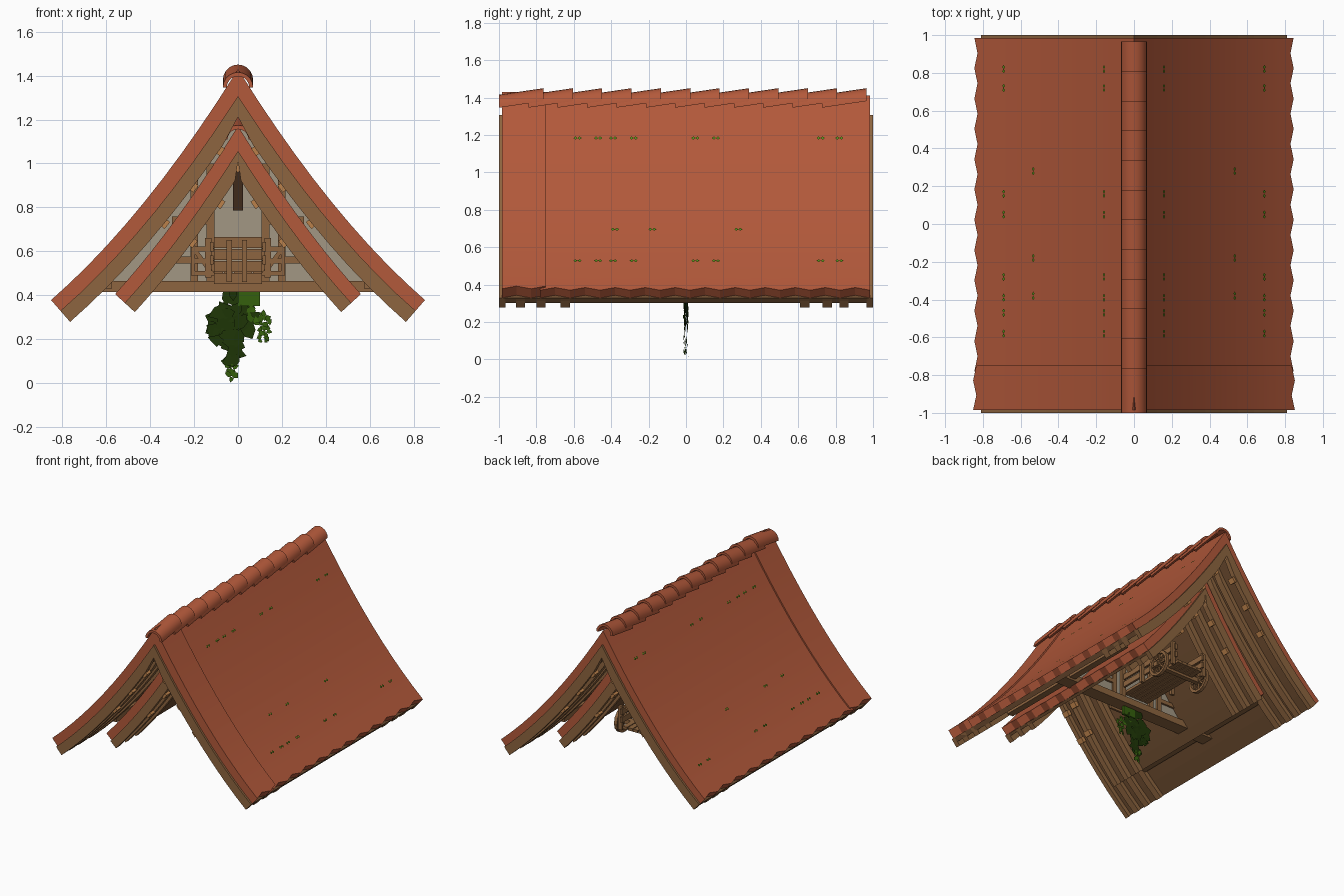
import bpy, bmesh, math, random
from mathutils import Vector, Matrix

if "Cube" in bpy.data.objects:
    bpy.data.objects.remove(bpy.data.objects["Cube"])
random.seed(4)

def material(name, c):
    m = bpy.data.materials.new(name)
    m.diffuse_color = (*c, 1)
    m.use_nodes = True
    m.node_tree.nodes["Principled BSDF"].inputs["Base Color"].default_value = m.diffuse_color
    return m
TILE = material("terracotta", (.45, .10, .043))
WOOD = material("wood", (.27, .13, .05))
DARK = material("dark wood", (.16, .075, .03))
POST = material("blackened wood", (.05, .024, .011))
PEG = material("light wood", (.50, .22, .07))
WHITE = material("plaster", (.36, .31, .23))
IVY = material("dark ivy", (.013, .036, .002))
LEAF = material("leaf green", (.036, .115, .004))
MOSS = material("moss green", (.10, .26, .01))

def finish(name, bm, mat):
    bmesh.ops.recalc_face_normals(bm, faces=bm.faces[:])
    me = bpy.data.meshes.new(name)
    bm.to_mesh(me)
    bm.free()
    me.materials.append(mat)
    ob = bpy.data.objects.new(name, me)
    bpy.context.collection.objects.link(ob)
    return ob

def add_beam(bm, p, q, w, h):
    """Box from p to q, w wide sideways and h deep."""
    p, q = Vector(p), Vector(q)
    d = q - p
    z = d.normalized()
    x = Vector((0, 1, 0)) if abs(z.y) < .9 else Vector((1, 0, 0))
    y = z.cross(x).normalized()
    x = y.cross(z)
    rot = Matrix((x, y, z)).transposed().to_4x4()
    m = Matrix.Translation((p + q) / 2) @ rot @ Matrix.Diagonal((w, h, d.length, 1))
    bmesh.ops.create_cube(bm, size=1, matrix=m)

def beams(name, mat, items):
    bm = bmesh.new()
    for it in items:
        add_beam(bm, *it)
    return finish(name, bm, mat)

# Curved roof profiles: quadratic curve ridge -> eave, in (x, z)
MAIN = ((0, 1.41), (.42, .74), (.845, .37))
INNER = ((0, 1.17), (.29, .70), (.56, .405))

def point(prof, t, off=0):
    """Point on the profile and its tangent, moved down by off along the normal."""
    a, b, c = (Vector(v) for v in prof)
    p = a * (1 - t) ** 2 + b * 2 * t * (1 - t) + c * t * t
    d = ((b - a) * (1 - t) + (c - b) * t).normalized()
    n = Vector((d.y, -d.x))
    if t == 0:
        return Vector((0, p.y - off / d.x)), d
    p = p + n * off
    return Vector((max(p.x, 0), p.y)), d

def slab(name, prof, o0, o1, y0, y1, mat, jag=0, n=10, step=.0785):
    """Both slopes of a roof layer between two depths; jag cuts the eave in a zigzag."""
    bm = bmesh.new()
    ny = max(1, round((y1 - y0) / step)) if jag else 1
    for s in (-1, 1):
        rows = []
        for j in range(ny + 1):
            ring = []
            for off, ks in ((o0, range(n + 1)), (o1, range(n, -1, -1))):
                for k in ks:
                    p, d = point(prof, k / n, off)
                    if k == n and jag and j % 2:
                        p = p - d * jag
                    ring.append(bm.verts.new((s * p.x, y0 + (y1 - y0) * j / ny, p.y)))
            rows.append(ring)
        m = len(rows[0])
        for r, q in zip(rows, rows[1:]):
            for i in range(m):
                bm.faces.new((r[i], r[(i + 1) % m], q[(i + 1) % m], q[i]))
        for r in (rows[0], rows[-1]):          # strips of quads close the gable ends
            for k in range(n):
                bm.faces.new((r[k], r[k + 1], r[m - 2 - k], r[m - 1 - k]))
    return finish(name, bm, mat)

def smooth(ob, angle=.5):
    bpy.context.view_layer.objects.active = ob
    ob.select_set(True)
    bpy.ops.object.shade_smooth_by_angle(angle=angle)
    ob.select_set(False)

def ridge(name, y0, count, pitch, length, z0, r):
    """Row of tilted, overlapping half-round ridge tiles."""
    bm = bmesh.new()
    N = 10
    for i in range(count):
        ends = []
        for y, dz in ((0, 0), (length, .035)):
            for rr in (r, r - .018):
                ends.append([bm.verts.new((rr * math.cos(a), y0 + i * pitch + y, z0 + dz + rr * math.sin(a)))
                             for a in (math.radians(180 * k / N) for k in range(N + 1))])
        fo, fi, bo, bi = ends
        for u, v in ((fo, bo), (fi, bi), (fo, fi), (bo, bi)):
            for k in range(N):
                bm.faces.new((u[k], u[k + 1], v[k + 1], v[k]))
        for k in (0, N):
            bm.faces.new((fo[k], bo[k], bi[k], fi[k]))
    smooth(finish(name, bm, TILE))

# Main roof
smooth(slab("main_roof_tiles", MAIN, 0, .055, -.78, .985, TILE, .022))
smooth(slab("front_tile_band", MAIN, -.01, .055, -.985, -.75, TILE, .022))
slab("main_roof_boards", MAIN, .055, .09, -.97, .97, DARK)
for i, y in enumerate((-1, -.91, -.80, -.67, .61, .73, .82, .965)):
    slab(f"main_rafter_{i}", MAIN, .055, .122, y, y + (.035 if abs(y + .0175) > .95 else .05), WOOD)
ridge("main_ridge_tiles", -1, 12, .157, .238, 1.346, .069)

# Inner lower roof
smooth(slab("inner_roof_tiles", INNER, 0, .06, -.76, .75, TILE, .022))
slab("inner_roof_boards", INNER, .06, .08, -.75, .74, DARK)
for i, y in enumerate((-.775, -.66, -.54, .50, .62, .73)):
    slab(f"inner_rafter_{i}", INNER, .06, .122, y, y + .04, WOOD)
ridge("inner_ridge_tiles", -.78, 9, .16, .235, 1.108, .066)

# Gable wall halfway along the roof
bm = bmesh.new()
prof = [(-.66, .42), (.66, .42), (.42, .66), (.2, .96), (0, 1.25), (-.2, .96), (-.42, .66)]
f = bm.faces.new([bm.verts.new((x, -.02, z)) for x, z in prof])
ext = bmesh.ops.extrude_face_region(bm, geom=[f])
bmesh.ops.translate(bm, vec=(0, .04, 0), verts=[v for v in ext["geom"] if isinstance(v, bmesh.types.BMVert)])
finish("gable_wall", bm, WHITE)

# Timber frame on the wall
frame = [((-.70, 0, .44), (.70, 0, .44), .10, .05)]
for s in (-1, 1):
    frame += [((s * .125, 0, .46), (s * .125, 0, 1.0), .08, .035),
              ((s * .20, 0, .46), (s * .20, 0, .95), .07, .035),
              ((s * .12, 0, .74), (s * .30, 0, .74), .07, .035),
              ((s * .20, 0, .56), (s * .40, 0, .56), .07, .03),
              ((s * .66, 0, .44), (s * .42, 0, .69), .08, .03),
              ((s * .40, 0, .71), (s * .03, 0, 1.22), .08, .04)]
beams("timber_frame", WOOD, frame)
beams("king_post", POST, [((0, 0, .785), (0, 0, 1.08), .13, .044)])

# Peg ends that peek out below the gable rafters
pegs = []
for s in (-1, 1):
    for prof, y, ts in ((INNER, .74, (.13, .32, .54)), (MAIN, .965, (.22, .36, .51))):
        for t in ts:
            p, d = point(prof, t, .124)
            a, b = p - d * .02, p + d * .02
            pegs += [((s * a.x, e * y, a.y), (s * b.x, e * y, b.y), .05, .03) for e in (-1, 1)]
beams("pegs", PEG, pegs)

# Wall plates that run along both eaves
beams("wall_plates", WOOD, [((s * .60, -.62, .455), (s * .60, .62, .455), .05, .05) for s in (-1, 1)])

# Cart standing through the wall
cart = []
Y1 = .60
for i in range(5):                                   # deck planks
    x = -.088 + i * .044
    cart.append(((x, -.12, .51), (x, Y1, .51), .038, .02))
for s in (-1, 1):
    for z in (.56, .62):                             # side boards
        cart.append(((s * .12, -.12, z), (s * .12, Y1, z), .016, .042))
    for y in (-.10, .25, Y1 - .02):                  # uprights
        cart.append(((s * .135, y, .48), (s * .135, y, .66), .02, .03))
    for z in (.50, .555, .61):                       # front wings
        cart.append(((s * .11, -.09, z), (s * .215, -.09, z), .03, .022))
    cart.append(((s * .205, -.09, .49), (s * .205, -.09, .625), .03, .02))
    cart.append(((s * .12, -.09, .50), (s * .20, -.09, .61), .02, .02))
for z in (.475, .53, .585, .64):                     # front board wall
    cart.append(((-.11, -.125, z), (.11, -.125, z), .016, .05))
for x in (-.04, .03):
    cart.append(((x, -.137, .46), (x, -.137, .65), .012, .024))
cart.append(((-.21, .48, .50), (.21, .48, .50), .035, .035))
beams("cart_body", WOOD, cart)

def wheel(name, x, y, z, r):
    bm = bmesh.new()
    N = 14
    rings = []
    for dx, rr in ((-.012, r), (.012, r), (.012, r - .02), (-.012, r - .02)):
        rings.append([bm.verts.new((x + dx, y + rr * math.cos(k * math.tau / N), z + rr * math.sin(k * math.tau / N)))
                      for k in range(N)])
    for a in range(4):
        u, v = rings[a], rings[(a + 1) % 4]
        for k in range(N):
            bm.faces.new((u[k], u[(k + 1) % N], v[(k + 1) % N], v[k]))
    for k in range(8):
        a = k * math.tau / 8
        add_beam(bm, (x, y, z), (x, y + (r - .01) * math.cos(a), z + (r - .01) * math.sin(a)), .012, .012)
    bmesh.ops.create_cone(bm, cap_ends=True, segments=8, radius1=.025, radius2=.025, depth=.04,
                          matrix=Matrix.Translation((x, y, z)) @ Matrix.Rotation(math.pi / 2, 4, 'Y'))
    finish(name, bm, WOOD)
for s in (-1, 1):
    wheel("cart_wheel_" + ("left" if s < 0 else "right"), s * .18, .485, .51, .095)

# Hanging ivy: random pointed leaves in a thin sheet
def ivy(name, mat, clusters, size):
    bm = bmesh.new()
    for cx, cz, rx, rz, n in clusters:
        for _ in range(n):
            a, q = random.uniform(0, math.tau), math.sqrt(random.random())
            c = Vector((cx + rx * q * math.cos(a), random.uniform(-.012, .01), cz + rz * q * math.sin(a)))
            t, r = random.uniform(0, math.tau), size * random.uniform(.6, 1.1)
            vs = [bm.verts.new(c + Vector((m * r * math.cos(t + b), random.uniform(-.004, .004), m * r * math.sin(t + b))))
                  for b, m in ((0, 1), (1.2, .6), (2.4, .8), (3.9, .8), (5.1, .6))]
            bm.faces.new(vs)
    finish(name, bm, mat)
ivy("ivy_mass", IVY, [(-.045, .26, .075, .09, 36), (-.01, .36, .06, .05, 14), (-.03, .14, .035, .05, 8),
                      (-.10, .22, .02, .04, 5), (.03, .28, .03, .05, 6)], .052)
ivy("ivy_leaves", LEAF, [(.115, .25, .032, .07, 22), (-.035, .06, .028, .045, 14), (.07, .31, .03, .03, 8)], .02)
beams("ivy_block", LEAF, [((.0, 0, .385), (.10, 0, .385), .02, .07)])

# Moss tufts: small flat leaves on the tiles
moss = bmesh.new()
for z, ys in ((1.18, (-.58, -.47, -.39, -.28, .05, .16, .72, .82)), (.52, (-.58, -.47, -.39, -.28, .05, .16, .72, .82)),
              (.69, (-.38, -.18, .28))):
    t = min((k / 200 for k in range(201)), key=lambda k: abs(point(MAIN, k)[0].y - z))
    p, d = point(MAIN, t, -.009)
    for y in ys:
        for s in (-1, 1):
            for e in (-.011, .011):
                moss.faces.new([moss.verts.new((s * (p.x + d.x * k), y + e + w, p.y + d.y * k))
                                for w, k in ((-.011, 0), (0, -.011), (.011, 0), (0, .011))])
finish("moss_tufts", moss, MOSS)
